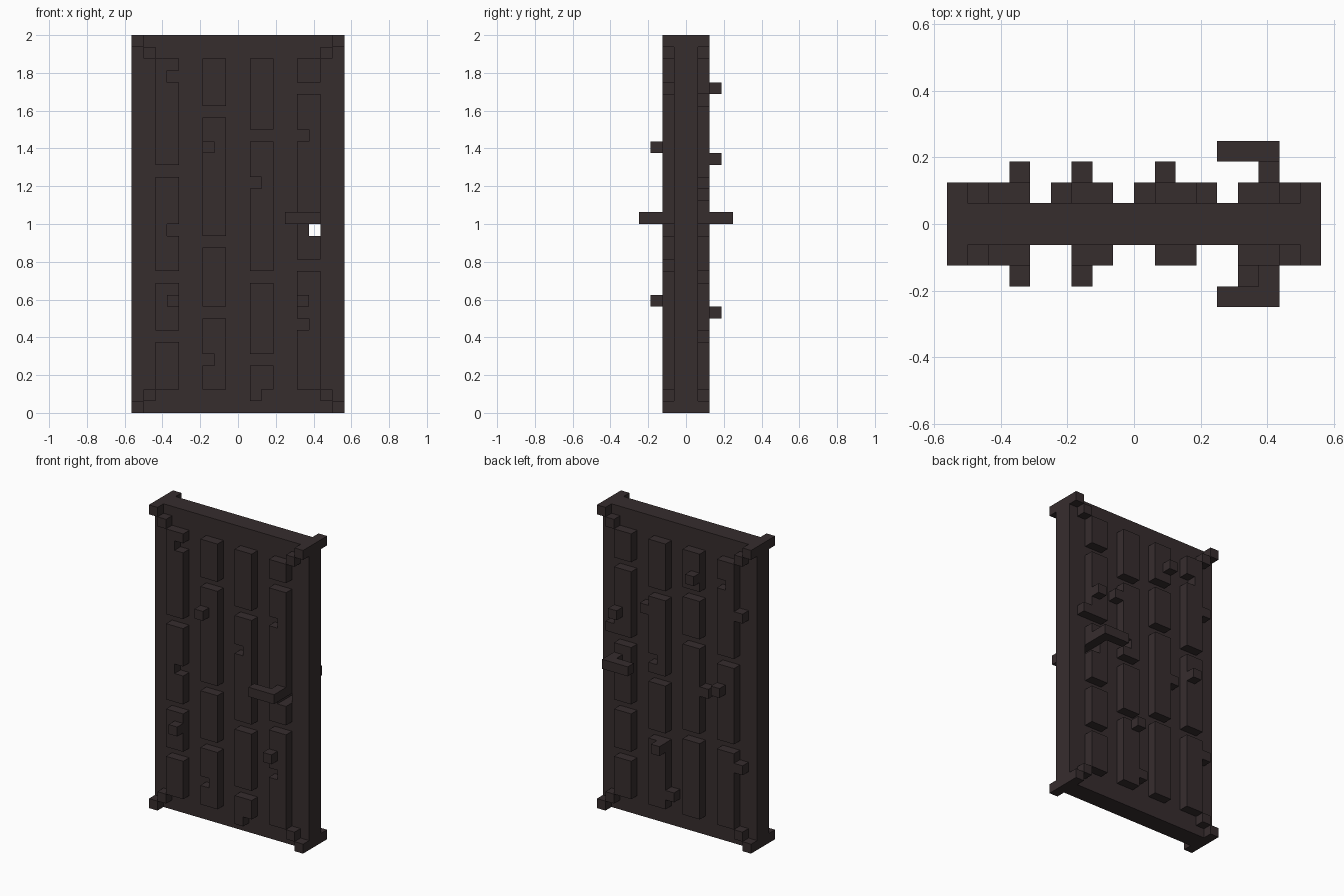
import bpy, bmesh
from mathutils import Vector

if "Cube" in bpy.data.objects:
    bpy.data.objects.remove(bpy.data.objects["Cube"])

U = 1 / 16  # size of one block

mat = bpy.data.materials.new("dark_brown_wood")
mat.diffuse_color = (0.037, 0.026, 0.027, 1)
mat.use_nodes = True
mat.node_tree.nodes["Principled BSDF"].inputs["Base Color"].default_value = mat.diffuse_color


def block(x0, x1, y0, y1, z0, z1):
    """All unit cells in a box."""
    return {(x, y, z) for x in range(x0, x1) for y in range(y0, y1) for z in range(z0, z1)}


def panel(y, columns, notches, extras):
    """Raised planks in one layer: column start x -> list of (bottom, top)."""
    cells = set()
    for x, spans in columns.items():
        for z0, z1 in spans:
            cells |= block(x, x + 2, y, y + 1, z0, z1)
    cells -= {(x, y, z) for x, z in notches}
    return cells | {(x, y, z) for x, z in extras}


parts = {}

# door slab
parts["door_slab"] = block(-9, 9, -1, 1, 0, 32)

# raised planks with chips and loose bits
parts["front_planks"] = panel(
    -2,
    {-7: [(21, 30), (12, 20), (7, 11), (2, 6)],
     -3: [(26, 30), (15, 25), (9, 14), (2, 8)],
     1: [(24, 30), (12, 23), (5, 11), (2, 4)],
     5: [(28, 30), (13, 27), (2, 12)]},
    [(-6, 28), (-6, 15), (-3, 4), (1, 19), (5, 23), (5, 7)],
    [(1, 1)])
parts["back_planks"] = panel(
    1,
    {-7: [(20, 30), (11, 19), (2, 10)],
     -3: [(26, 30), (21, 25), (11, 20), (2, 10)],
     1: [(25, 30), (16, 24), (10, 15), (2, 9)],
     5: [(27, 30), (19, 26), (12, 18), (7, 11), (2, 6)]},
    [(-6, 27), (2, 17)],
    [(3, 22), (0, 3), (-4, 15), (-8, 24), (-8, 8), (7, 19)])

# stepped corner blocks on both faces
corners = set()
for y in (-2, 1):
    for k in (0, 1):
        for x in (-9 + k, 8 - k):
            for z in (k, 31 - k):
                corners.add((x, y, z))
parts["corner_blocks"] = corners

# studs standing on the planks
parts["front_studs"] = {(-6, -3, 9), (-3, -3, 22), (5, -3, 9)}
parts["back_studs"] = {(-3, 2, 27), (6, 2, 21), (1, 2, 8), (-6, 2, 16)}

# lever handles with stems
parts["front_handle"] = block(4, 7, -4, -3, 16, 17) | {(6, -3, 16)}
parts["back_handle"] = block(4, 7, 3, 4, 16, 17) | {(6, 2, 16)}

# keyhole through slab and planks
keyhole = block(6, 7, -2, 2, 15, 16)
for name in parts:
    parts[name] -= keyhole
solid = set().union(*parts.values())


def build(name, cells):
    """Mesh only the exposed faces of a part's cells."""
    bm = bmesh.new()
    for c in cells:
        for axis in range(3):
            for s in (-1, 1):
                n = list(c)
                n[axis] += s
                if tuple(n) in solid:
                    continue
                a, b = (axis + 1) % 3, (axis + 2) % 3
                base = Vector(c)
                base[axis] += (s + 1) // 2
                quad = []
                for da, db in ((0, 0), (1, 0), (1, 1), (0, 1)):
                    p = base.copy()
                    p[a] += da
                    p[b] += db
                    quad.append(bm.verts.new(p * U))
                bm.faces.new(quad if s > 0 else quad[::-1])
    bmesh.ops.remove_doubles(bm, verts=bm.verts, dist=1e-4)
    me = bpy.data.meshes.new(name)
    bm.to_mesh(me)
    bm.free()
    me.materials.append(mat)
    bpy.context.collection.objects.link(bpy.data.objects.new(name, me))


for name, cells in parts.items():
    build(name, cells)
